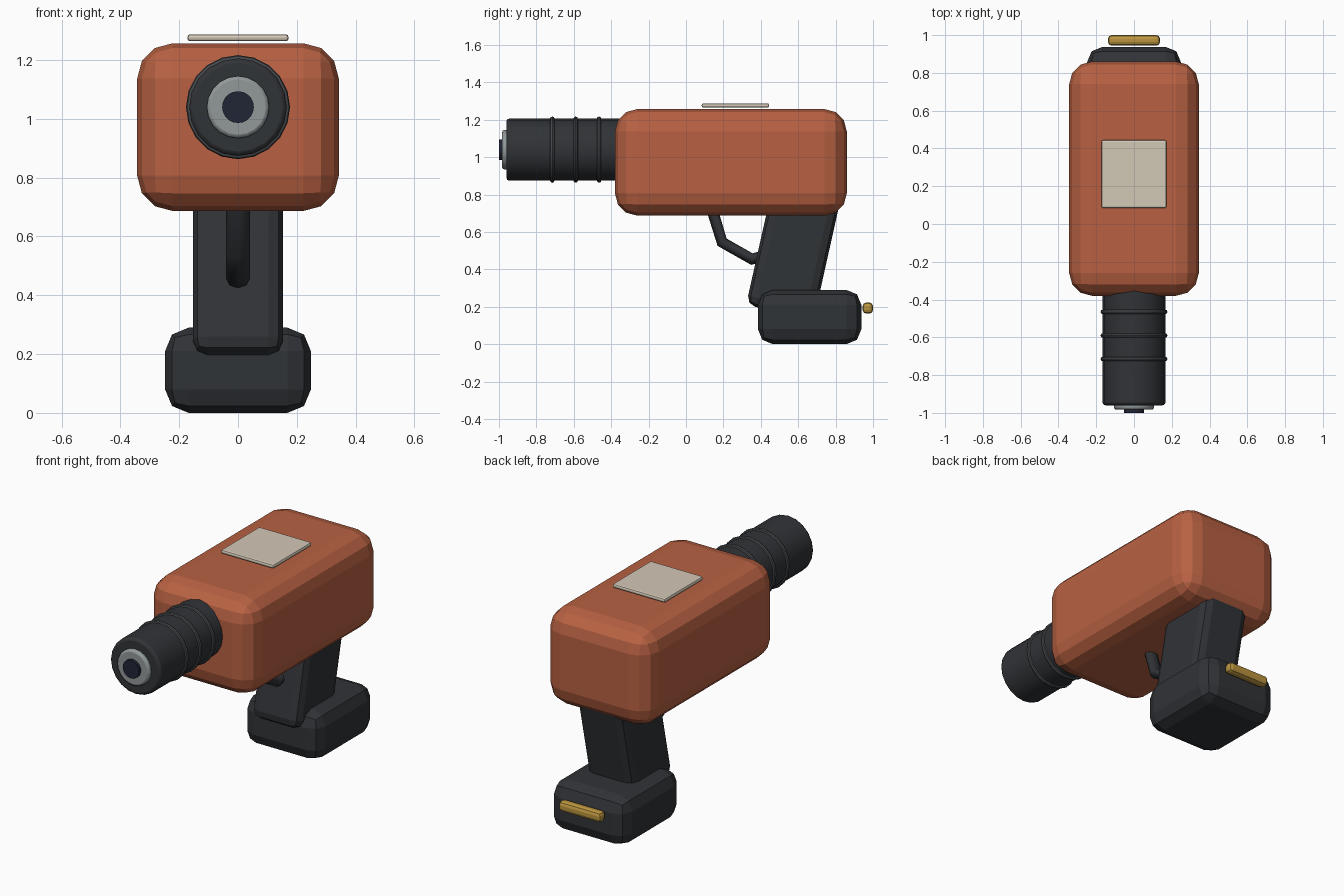
import bpy
from math import radians, pi

if "Cube" in bpy.data.objects:
    bpy.data.objects.remove(bpy.data.objects["Cube"])


def material(name, rgb):
    m = bpy.data.materials.new(name)
    m.diffuse_color = (*rgb, 1)
    m.use_nodes = True
    m.node_tree.nodes["Principled BSDF"].inputs["Base Color"].default_value = m.diffuse_color
    return m


ORANGE = material("orange", (0.48, 0.12, 0.055))
DARK = material("dark_plastic", (0.03, 0.033, 0.038))
RING = material("ring_grey", (0.06, 0.065, 0.07))
STEEL = material("steel", (0.29, 0.32, 0.32))
NAVY = material("bore_navy", (0.015, 0.018, 0.035))
CREAM = material("cream", (0.65, 0.58, 0.47))
GOLD = material("gold", (0.5, 0.3, 0.05))


def finish(ob, name, mat, bevel=0, segments=2, smooth=False):
    ob.name = name
    ob.data.materials.append(mat)
    if smooth:
        bpy.ops.object.shade_smooth_by_angle(angle=radians(40))
    if bevel:
        mod = ob.modifiers.new("bevel", 'BEVEL')
        mod.width = bevel
        mod.segments = segments
        mod.limit_method = 'ANGLE'
        mod.angle_limit = radians(40)
    return ob


def box(name, loc, size, mat, bevel, segments=2, tilt=0):
    bpy.ops.mesh.primitive_cube_add(size=1, location=loc)
    ob = bpy.context.object
    ob.scale = size
    bpy.ops.object.transform_apply(location=False, rotation=False, scale=True)
    ob.rotation_euler.x = tilt
    return finish(ob, name, mat, bevel, segments)


AXIS_Z = 1.04


def barrel(name, y0, y1, radius, mat, bevel):
    bpy.ops.mesh.primitive_cylinder_add(
        vertices=20, radius=radius, depth=y1 - y0,
        location=(0, (y0 + y1) / 2, AXIS_Z), rotation=(pi / 2, 0, 0))
    return finish(bpy.context.object, name, mat, bevel, 2, True)


# Motor housing and top label plate
box("motor_housing", (0, 0.24, 0.972), (0.686, 1.24, 0.57), ORANGE, 0.12, 3)
box("top_plate", (0, 0.264, 1.276), (0.344, 0.36, 0.023), CREAM, 0.009)

# Slanted grip, its bottom centre sits inside the battery
TILT = -0.22
box("grip", (0, 0.576, 0.502), (0.306, 0.37, 0.68), DARK, 0.05, 2, TILT)

# Battery and rear contact strip
box("battery", (0, 0.661, 0.145), (0.496, 0.553, 0.29), DARK, 0.08)
box("contact_strip", (0, 0.972, 0.193), (0.276, 0.056, 0.06), GOLD, 0.02)

# Chuck with nose and bore
barrel("chuck", -0.96, -0.25, 0.166, DARK, 0.015)
barrel("chuck_nose", -0.983, -0.90, 0.106, STEEL, 0.012)
barrel("chuck_bore", -1.0, -0.92, 0.054, NAVY, 0)

# Grip rings on the chuck
for i, y in enumerate((-0.715, -0.59, -0.465)):
    bpy.ops.mesh.primitive_torus_add(
        major_segments=20, minor_segments=8, major_radius=0.165,
        minor_radius=0.012, location=(0, y, AXIS_Z), rotation=(pi / 2, 0, 0))
    finish(bpy.context.object, f"chuck_ring_{i + 1}", RING, smooth=True)

# Bent trigger bar from housing to grip
curve = bpy.data.curves.new("trigger", 'CURVE')
curve.dimensions = '3D'
curve.bevel_depth = 0.031
curve.bevel_resolution = 2
curve.use_fill_caps = True
path = [(0.115, 0.80), (0.193, 0.545), (0.352, 0.455), (0.45, 0.48)]
spline = curve.splines.new('POLY')
spline.points.add(len(path) - 1)
for p, (y, z) in zip(spline.points, path):
    p.co = (0, y, z, 1)
trigger = bpy.data.objects.new("trigger", curve)
trigger.scale.x = 1.3
bpy.context.collection.objects.link(trigger)
curve.materials.append(DARK)
